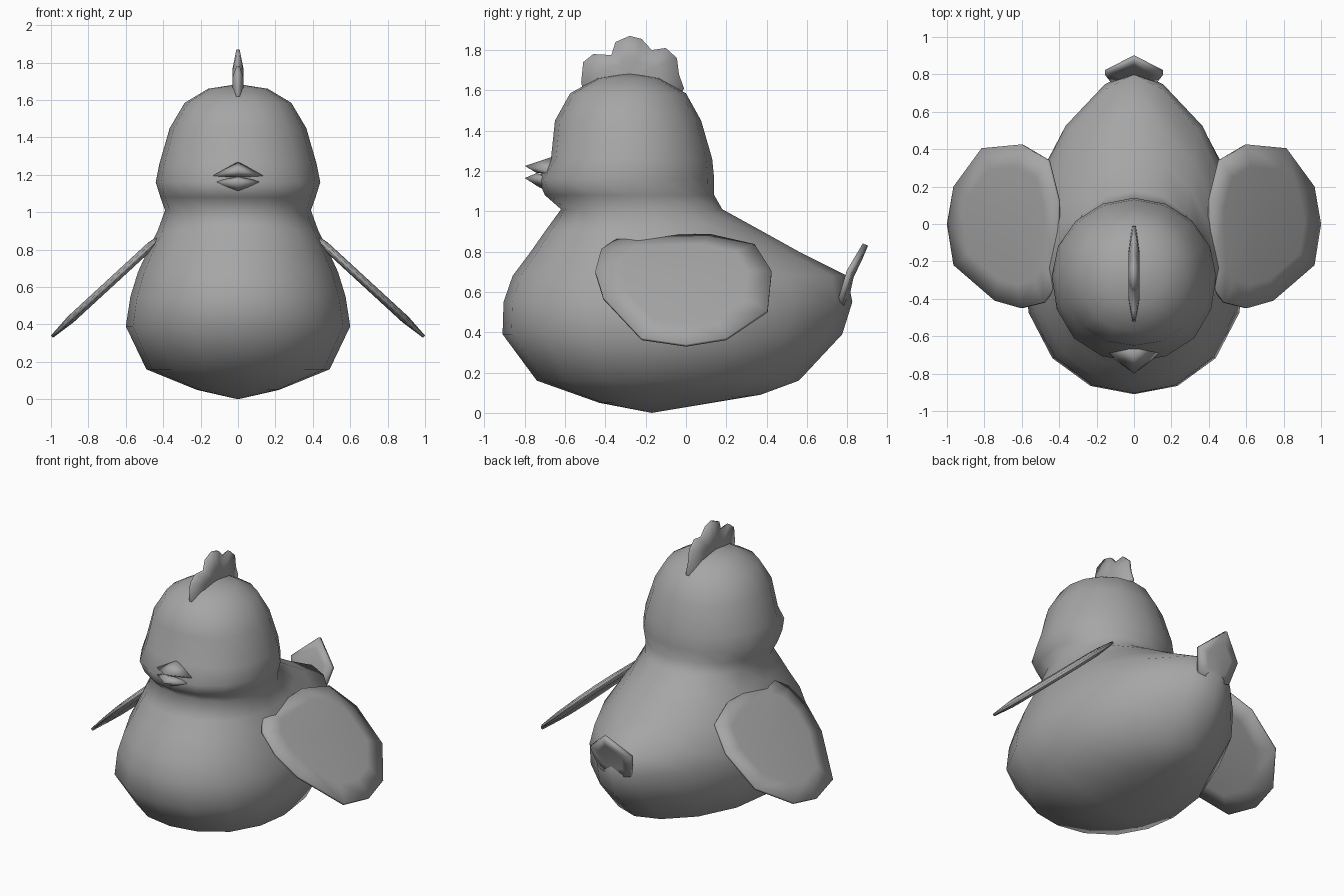
import bpy, bmesh, math
from mathutils import Vector

if "Cube" in bpy.data.objects:
    bpy.data.objects.remove(bpy.data.objects["Cube"])

# One mid-grey for the whole figure
grey = bpy.data.materials.new("mid_grey")
grey.diffuse_color = (0.38, 0.38, 0.38, 1)
grey.use_nodes = True
grey.node_tree.nodes["Principled BSDF"].inputs["Base Color"].default_value = grey.diffuse_color


def finish(name, bm, angle=180):
    bmesh.ops.recalc_face_normals(bm, faces=bm.faces)
    me = bpy.data.meshes.new(name)
    bm.to_mesh(me)
    bm.free()
    me.materials.append(grey)
    ob = bpy.data.objects.new(name, me)
    bpy.context.collection.objects.link(ob)
    bpy.ops.object.select_all(action='DESELECT')
    ob.select_set(True)
    bpy.context.view_layer.objects.active = ob
    bpy.ops.object.shade_smooth_by_angle(angle=math.radians(angle))
    return ob


def bridge(bm, a, b):
    n = len(a)
    for i in range(n):
        bm.faces.new((a[i], a[(i + 1) % n], b[(i + 1) % n], b[i]))


def fan(bm, ring, point):
    tip = bm.verts.new(point)
    for i in range(len(ring)):
        bm.faces.new((ring[i], ring[(i + 1) % len(ring)], tip))


def pillow(name, outline, centre, normal, rim, thick, inset):
    # plate with a thin rim, swelling towards an inset copy of its outline
    bm = bmesh.new()
    c, n = Vector(centre), Vector(normal).normalized()
    rims = []
    for side in (1, -1):
        outer = [bm.verts.new(Vector(p) + n * side * rim) for p in outline]
        inner = [bm.verts.new(c + (Vector(p) - c) * inset + n * side * thick) for p in outline]
        bridge(bm, outer, inner)
        fan(bm, inner, c + n * side * thick)
        rims.append(outer)
    bridge(bm, *rims)
    return finish(name, bm)


def hull(name, pts):
    bm = bmesh.new()
    for p in pts:
        bm.verts.new(p)
    bmesh.ops.convex_hull(bm, input=bm.verts)
    return finish(name, bm)


# Body and head: egg-shaped rings (z, front y, back y, half width, widest y, back pinch, back lift)
RINGS = [
    (0.05, -0.43, 0.37, 0.22, -0.17, 0.2, 0.04),
    (0.16, -0.74, 0.56, 0.49, -0.20, 0.2, 0),
    (0.39, -0.91, 0.775, 0.60, -0.20, 0.4, 0),
    (0.55, -0.905, 0.825, 0.575, -0.20, 0.4, 0),
    (0.68, -0.86, 0.80, 0.535, -0.20, 0.4, 0),
    (0.80, -0.77, 0.56, 0.48, -0.22, 0.25, 0),
    (0.90, -0.70, 0.38, 0.43, -0.25, 0.1, 0),
    (1.01, -0.62, 0.18, 0.39, -0.25, 0, 0),
    (1.08, -0.70, 0.14, 0.415, -0.27, 0, 0),
    (1.16, -0.735, 0.14, 0.44, -0.28, 0, 0),
    (1.26, -0.67, 0.13, 0.42, -0.27, 0, 0),
    (1.45, -0.65, 0.075, 0.365, -0.28, 0, 0),
    (1.585, -0.575, 0.0, 0.285, -0.28, 0, 0),
    (1.66, -0.44, -0.13, 0.16, -0.28, 0, 0),
]
bm = bmesh.new()
loops = []
for z, front, back, w, mid, pinch, lift in RINGS:
    loop = []
    for i in range(16):
        a = math.tau * i / 16
        s, c = math.sin(a), math.cos(a)
        full = 1 + (0.12 * s * s * c * c if c < 0 else 0)
        y = mid + c * full * ((back - mid) if c > 0 else (mid - front))
        x = w * s * full * (1 - pinch * max(c, 0) ** 4)
        loop.append(bm.verts.new((x, y, z + lift * max(c, 0))))
    loops.append(loop)
for a, b in zip(loops, loops[1:]):
    bridge(bm, a, b)
fan(bm, loops[0], (0, -0.17, 0))
fan(bm, loops[-1], (0, -0.28, 1.685))
finish("body_and_head", bm)

# Comb: scalloped profile, thicker towards its middle
COMB = [(-0.50, 1.55), (-0.52, 1.64), (-0.51, 1.74), (-0.46, 1.78), (-0.37, 1.775),
        (-0.35, 1.84), (-0.28, 1.87), (-0.22, 1.855), (-0.17, 1.80), (-0.10, 1.81),
        (-0.045, 1.76), (-0.035, 1.68), (-0.01, 1.61), (-0.05, 1.52)]
pillow("comb", [(0, y, z) for y, z in COMB], (0, -0.28, 1.66), (1, 0, 0), 0.009, 0.03, 0.5)

# Wings: rounded plates sloping down and out from the shoulders
WING = [(0.40, 0.12), (0.455, 0.34), (0.60, 0.425), (0.81, 0.405),
        (0.96, 0.20), (0.995, 0.0), (0.96, -0.22), (0.74, -0.41), (0.60, -0.45),
        (0.48, -0.42), (0.41, -0.32)]
for side, name in ((1, "wing_left"), (-1, "wing_right")):
    pillow(name, [(side * x, y, 1.25 - 0.92 * x) for x, y in WING],
           (side * 0.64, 0, 1.25 - 0.92 * 0.64), (side * 0.92, 0, 1), 0.008, 0.022, 0.72)

# Tail: upturned pointed plate
TAIL = [(-0.12, 0.765, 0.55), (-0.155, 0.81, 0.70), (0, 0.89, 0.835),
        (0.155, 0.81, 0.70), (0.12, 0.765, 0.55), (0, 0.78, 0.52)]
pillow("tail", TAIL, (0, 0.815, 0.68), (0, 0.9, -0.42), 0.014, 0.018, 0.6)

# Beak: upper and lower halves, slightly open, merging into the cheeks
hull("upper_beak", [(0, -0.65, 1.275), (0.16, -0.67, 1.19), (-0.16, -0.67, 1.19),
                    (0, -0.80, 1.225), (0, -0.74, 1.19), (0, -0.60, 1.18)])
hull("lower_beak", [(0, -0.80, 1.165), (0, -0.74, 1.19), (0.15, -0.69, 1.16),
                    (-0.15, -0.69, 1.16), (0, -0.73, 1.12), (0, -0.66, 1.09), (0, -0.60, 1.15)])
